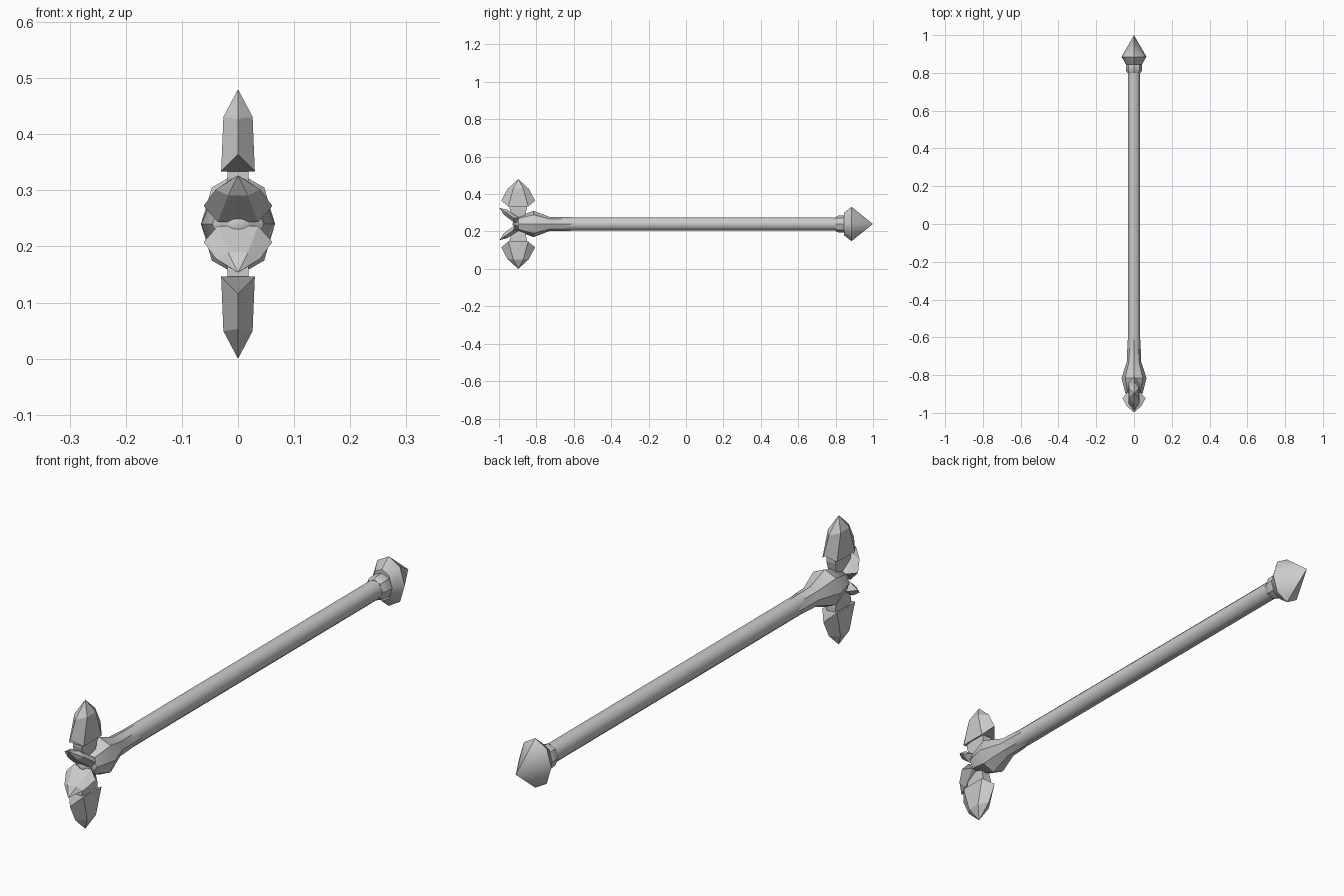
import bpy, bmesh, math
from mathutils import Vector, Matrix

if "Cube" in bpy.data.objects:
    bpy.data.objects.remove(bpy.data.objects["Cube"])

ZC = 0.24  # height of the weapon's long axis


def make(name, rings, matrix=Matrix(), smooth=None):
    """Skin a list of rings; a one-point ring makes a tip."""
    bm = bmesh.new()
    rows = [[bm.verts.new(matrix @ Vector(p)) for p in r] for r in rings]
    for a, b in zip(rows, rows[1:]):
        n = max(len(a), len(b))
        for i in range(n):
            j = (i + 1) % n
            if len(b) == 1:
                bm.faces.new((a[i], a[j], b[0]))
            elif len(a) == 1:
                bm.faces.new((a[0], b[j], b[i]))
            else:
                bm.faces.new((a[i], a[j], b[j], b[i]))
    for r in (rows[0], rows[-1]):
        if len(r) > 2:
            bm.faces.new(r)
    bmesh.ops.recalc_face_normals(bm, faces=bm.faces[:])
    mesh = bpy.data.meshes.new(name)
    bm.to_mesh(mesh)
    bm.free()
    ob = bpy.data.objects.new(name, mesh)
    bpy.context.collection.objects.link(ob)
    if smooth:
        bpy.ops.object.select_all(action='DESELECT')
        ob.select_set(True)
        bpy.context.view_layer.objects.active = ob
        bpy.ops.object.shade_smooth_by_angle(angle=math.radians(smooth))
    return ob


def ring(y, rx, rz, n=8, zigzag=0.0):
    if rx == 0:
        return [(0, y, ZC)]
    return [(rx * math.cos(2 * math.pi * i / n),
             y + (zigzag if i % 2 else 0),
             ZC + rz * math.sin(2 * math.pi * i / n)) for i in range(n)]


def lathe(name, profile, n=8, smooth=None):
    return make(name, [ring(y, rx, rz, n) for y, rx, rz in profile], smooth=smooth)


# Shaft
lathe("shaft", [(-0.75, .033, .035), (0.84, .033, .035)], 12, 40)

# Flared head socket with a scalloped rear edge
make("head_socket", [ring(-0.61, .034, .036, 8, -0.05), ring(-0.73, .038, .038),
                     ring(-0.815, .066, .070), ring(-0.895, .046, .042),
                     ring(-0.91, .025, .022), ring(-0.93, 0, 0)], smooth=35)

# Pommel collar and pointed pommel
lathe("pommel_collar", [(0.80, .035, .038), (0.81, .041, .044),
                        (0.845, .043, .046), (0.86, .036, .036)], 8, 35)
lathe("pommel", [(0.845, .042, .060), (0.885, .066, .092), (1.0, 0, 0)], 8, 40)


def blade_section(t, zr, zs, ridge, side):
    """Six-sided section: ridges at +-ridge, flat sides at x = +-t."""
    return [(0, -ridge, zr), (t, -side, zs), (t, side, zs),
            (0, ridge, zr), (-t, side, zs), (-t, -side, zs)]


def blade(name, matrix):
    # local z runs from base to tip, local y across the width
    make(name, [blade_section(.030, .030, 0, .090, .053),
                blade_section(.026, .093, .097, .058, .026),
                [(0, 0, .146)]], matrix)


def stem(name, matrix, length):
    rings = []
    for z, w, d in ((-length, .016, .034), (-.012, .019, .046), (.006, .019, .046)):
        rings.append([(-w, -d, z), (w, -d, z), (w, d, z), (-w, d, z)])
    make(name, rings, matrix)


# Vertical blades and the smaller forward claws, mirrored above and below
for label, s in (("upper", 1), ("lower", -1)):
    flip = Matrix.Translation((0, 0, ZC)) @ Matrix.Diagonal((1, 1, s, 1))
    up = flip @ Matrix.Translation((0, -0.897, .094))
    blade(label + "_blade", up)
    stem(label + "_blade_stem", up, .06)

    claw = (flip @ Matrix.Translation((0, -0.903, .018))
            @ Matrix.Rotation(math.radians(54), 4, 'X')
            @ Matrix.Rotation(math.radians(90), 4, 'Z')
            @ Matrix.Diagonal((.6, .68, .80, 1)))
    blade(label + "_claw", claw)
    stem(label + "_claw_stem", claw, .05)
